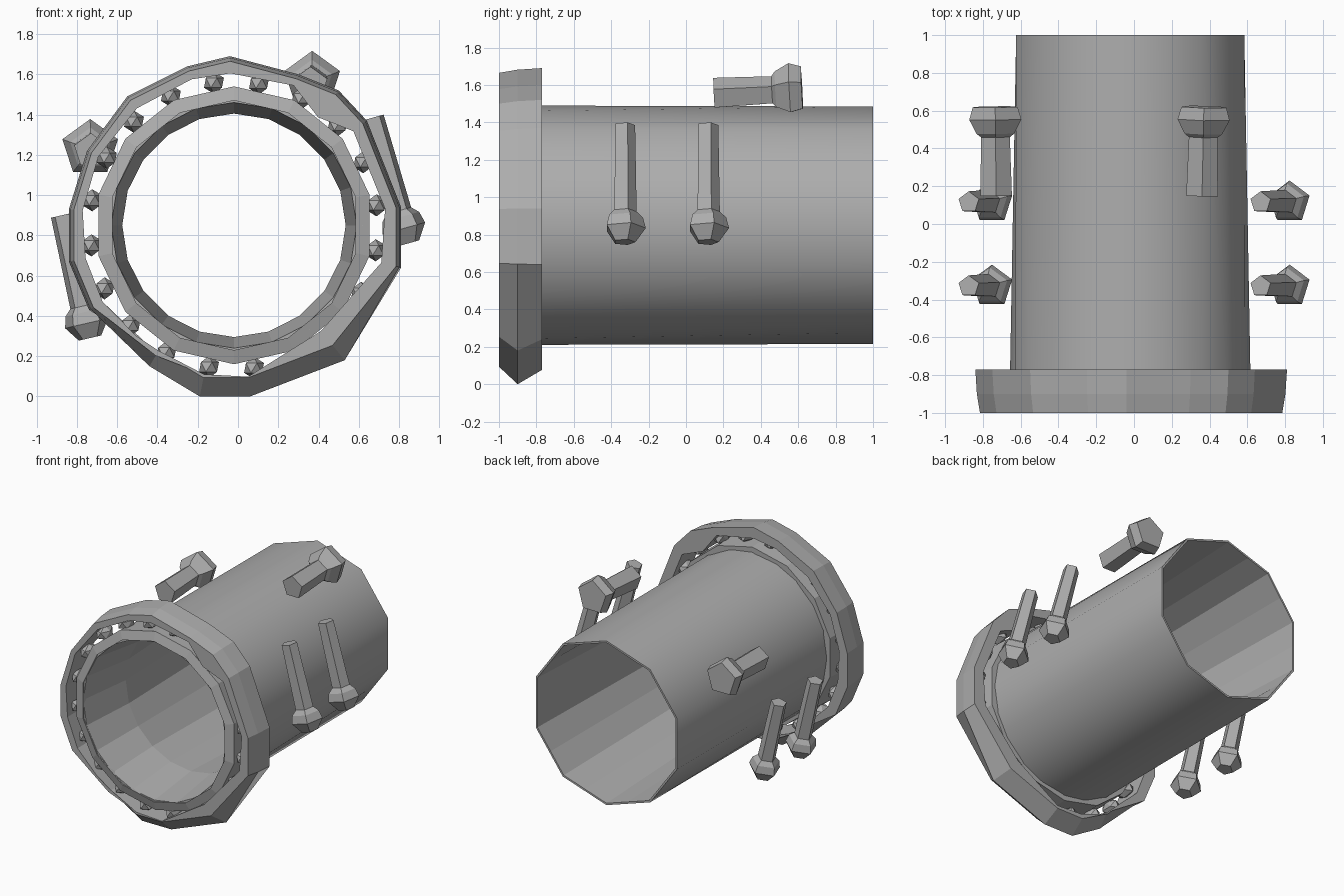
import bpy, bmesh, math
from mathutils import Vector

if "Cube" in bpy.data.objects:
    bpy.data.objects.remove(bpy.data.objects["Cube"])

GREY = (0.42, 0.42, 0.42, 1)
steel = bpy.data.materials.new("plain_grey")
steel.use_nodes = True
steel.diffuse_color = GREY
steel.node_tree.nodes["Principled BSDF"].inputs["Base Color"].default_value = GREY

CX, CZ = -0.02, 0.85          # axis of the tube
SIDES = 20


def finish(name, bm):
    bmesh.ops.recalc_face_normals(bm, faces=bm.faces)
    mesh = bpy.data.meshes.new(name)
    bm.to_mesh(mesh)
    bm.free()
    mesh.materials.append(steel)
    obj = bpy.data.objects.new(name, mesh)
    bpy.context.collection.objects.link(obj)
    return obj


def loft(name, loops, closed=False, smooth_bands=()):
    """Skin a list of equal loops; closed joins last to first, else ends are capped."""
    bm = bmesh.new()
    rings = [[bm.verts.new(p) for p in loop] for loop in loops]
    n = len(rings[0])
    for b in range(len(rings) - (0 if closed else 1)):
        a, c = rings[b], rings[(b + 1) % len(rings)]
        for i in range(n):
            j = (i + 1) % n
            face = bm.faces.new((a[i], a[j], c[j], c[i]))
            face.smooth = b in smooth_bands
    if not closed:
        bm.faces.new(rings[0])
        bm.faces.new(rings[-1])
    return finish(name, bm)


def circle(radius, y, n=SIDES, halved=False):
    """Ring around the axis; halved pulls every other point in, giving half the sides."""
    pts = []
    for i in range(n):
        a = math.pi / 2 + 2 * math.pi * i / n
        r = radius * math.cos(2 * math.pi / n) if halved and i % 2 else radius
        pts.append((CX + r * math.cos(a), y, CZ + r * math.sin(a)))
    return pts


# Main tube: round at the front, ten-sided at the back, with a waisted bore
loft("tube", [circle(0.64, -0.99), circle(0.635, 1.0, halved=True),
              circle(0.62, 1.0, halved=True), circle(0.555, -0.55),
              circle(0.61, -0.99)], True, (0,))

# Inner race around the front of the tube
loft("inner_race", [circle(0.69, -0.98, 14), circle(0.68, -0.78, 14),
                    circle(0.63, -0.78, 14), circle(0.62, -1.0, 14)], True)

# Uneven outer flange
outline = [(-.19, 0), (.06, 0), (.53, .18), (.81, .64), (.81, .94), (.64, 1.37),
           (.5, 1.52), (.3, 1.6), (-.04, 1.69), (-.25, 1.64), (-.55, 1.49),
           (-.75, 1.22), (-.84, .93), (-.84, .67), (-.74, .43), (-.44, .15)]


def flange_outer(y, low_scale, high_scale):
    pts = []
    for x, z in outline:
        s = low_scale if z < 0.5 and x > -0.5 else high_scale
        pts.append((CX + (x - CX) * s, y, CZ + (z - CZ) * s))
    return pts


def flange_inner(y):
    pts = []
    for x, z in outline:
        d = Vector((x - CX, z - CZ)).normalized()
        angle = math.degrees(math.atan2(d.y, d.x))
        tight = -70 < angle < -25 or 42 < angle < 60
        r = 0.68 if tight else 0.755
        pts.append((CX + d.x * r, y, CZ + d.y * r))
    return pts


loft("outer_flange", [flange_outer(-1.0, 0.89, 0.97), flange_outer(-0.9, 1, 0.99),
                      flange_outer(-0.77, 0.91, 1), flange_inner(-0.77),
                      flange_inner(-1.0)], True)

# Small faceted rollers between the race and the flange
for i in range(20):
    a = math.radians(8 + 18 * i)
    bm = bmesh.new()
    bmesh.ops.create_icosphere(bm, subdivisions=1, radius=0.055)
    for v in bm.verts:
        v.co.y *= 1.5
        v.co += Vector((CX + 0.715 * math.cos(a), -0.89, CZ + 0.715 * math.sin(a)))
    finish(f"roller_{i + 1}", bm)


# Bolts: five-sided stem and faceted head, given as (fraction of length, radius)
LONG = [(0, .058), (.74, .066), (.79, .1), (.88, .115), (1, .06)]
SHORT = [(0, .088), (.66, .08), (.7, .105), (.86, .145), (1, .125)]


def bolt(name, tip, end, profile):
    tip, end = Vector(tip), Vector(end)
    axis = (end - tip).normalized()
    side = axis.cross(Vector((0, 0, 1)) if abs(axis.z) < 0.7 else Vector((0, 1, 0))).normalized()
    up = side.cross(axis)
    loops = []
    for t, r in profile:
        ring = []
        for k in range(5):
            a = math.pi / 2 + 2 * math.pi * k / 5
            ring.append(tip.lerp(end, t) + side * (r * math.cos(a)) + up * (r * math.sin(a)))
        loops.append(ring)
    loft(name, loops)


for label, y in (("front", -0.33), ("rear", 0.115)):
    bolt(f"left_{label}_bolt", (0.67, y, 1.385), (0.845, y, 0.76), LONG)
    bolt(f"right_{label}_bolt", (-0.875, y, 0.9), (-0.735, y, 0.29), LONG)

bolt("top_bolt", (0.36, 0.15, 1.55), (0.37, 0.62, 1.575), SHORT)
bolt("upper_right_bolt", (-0.73, 0.15, 1.22), (-0.735, 0.62, 1.235), SHORT)
